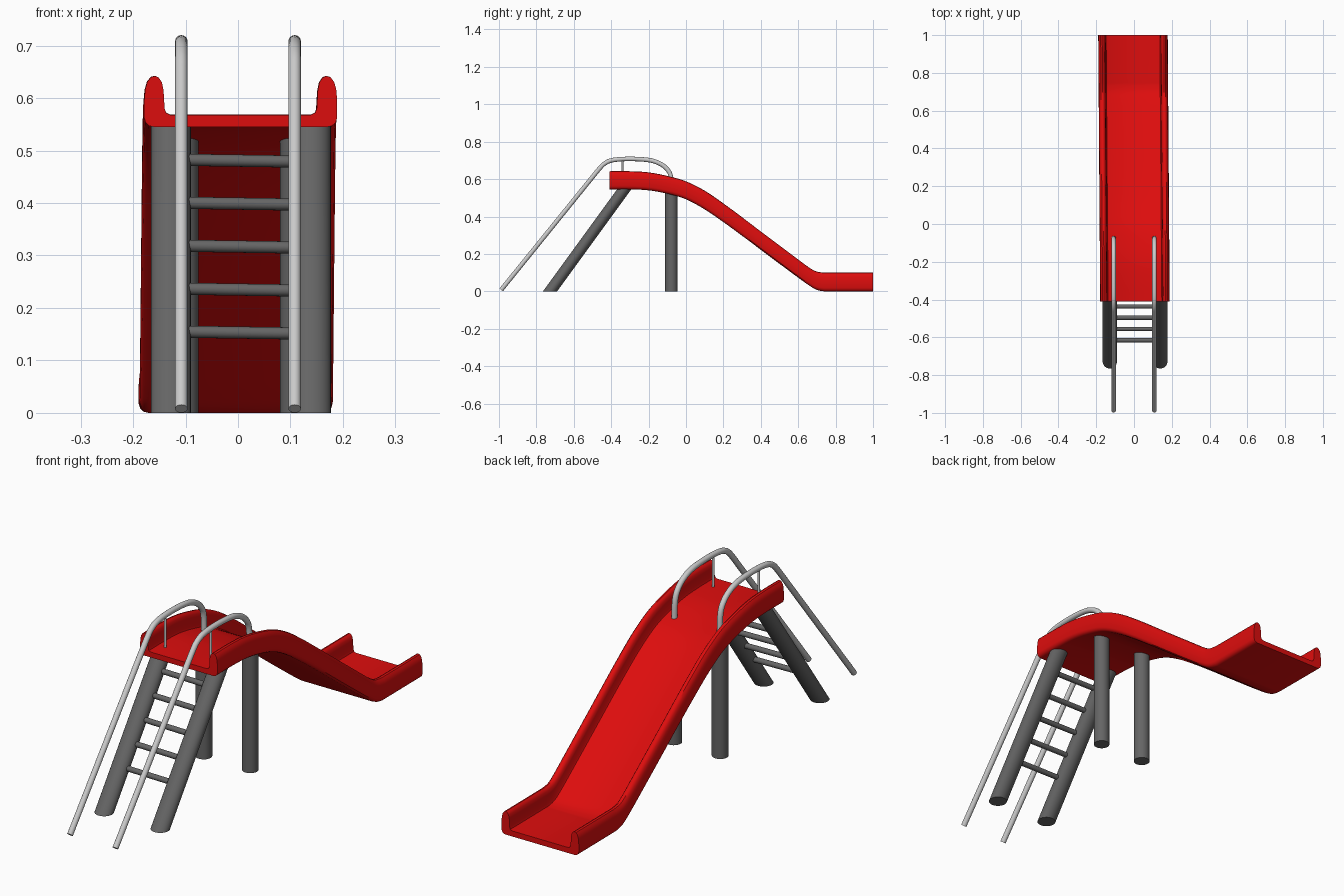
import bpy, bmesh, math
from mathutils import Vector

if "Cube" in bpy.data.objects:
    bpy.data.objects.remove(bpy.data.objects["Cube"])


def material(name, rgb):
    m = bpy.data.materials.new(name)
    m.diffuse_color = (*rgb, 1)
    m.use_nodes = True
    m.node_tree.nodes["Principled BSDF"].inputs["Base Color"].default_value = m.diffuse_color
    return m


RED = material("slide red", (0.72, 0.004, 0.004))
GREY = material("dark grey", (0.13, 0.13, 0.13))
SILVER = material("light grey", (0.6, 0.6, 0.6))


def finish(ob, mat, angle=35):
    ob.data.materials.clear()
    ob.data.materials.append(mat)
    bpy.ops.object.select_all(action='DESELECT')
    ob.select_set(True)
    bpy.context.view_layer.objects.active = ob
    bpy.ops.object.shade_smooth_by_angle(angle=math.radians(angle))


def mesh_object(name, bm, mat):
    bmesh.ops.recalc_face_normals(bm, faces=bm.faces)
    me = bpy.data.meshes.new(name)
    bm.to_mesh(me)
    bm.free()
    ob = bpy.data.objects.new(name, me)
    bpy.context.collection.objects.link(ob)
    finish(ob, mat)
    return ob


def smooth_path(pts, steps):
    """Catmull-Rom curve through the points."""
    p = [Vector(q) for q in pts]
    p = [2 * p[0] - p[1]] + p + [2 * p[-1] - p[-2]]
    out = []
    for i in range(1, len(p) - 2):
        a, b, c, d = p[i - 1:i + 3]
        for k in range(steps):
            t = k / steps
            out.append(0.5 * (2 * b + (c - a) * t + (2 * a - 5 * b + 4 * c - d) * t ** 2
                              + (3 * b - a - 3 * c + d) * t ** 3))
    return out + [p[-2]]


def loft(name, rings, mat):
    """Skin closed rings of points and cap both ends."""
    bm = bmesh.new()
    vs = [[bm.verts.new(p) for p in r] for r in rings]
    n = len(rings[0])
    for a, b in zip(vs, vs[1:]):
        for i in range(n):
            j = (i + 1) % n
            bm.faces.new((a[i], a[j], b[j], b[i]))
    bm.faces.new(vs[0])
    bm.faces.new(vs[-1])
    return mesh_object(name, bm, mat)


def leg(name, bottom, top, r, sides=32):
    """Round leg cut level with the ground, leaning from bottom to top."""
    ring = [Vector((r * math.cos(2 * math.pi * i / sides),
                    r * math.sin(2 * math.pi * i / sides), 0)) for i in range(sides)]
    return loft(name, [[Vector(c) + q for q in ring] for c in (bottom, top)], GREY)


def tube(name, pts, r, mat):
    cu = bpy.data.curves.new(name, 'CURVE')
    cu.dimensions = '3D'
    cu.bevel_depth = r
    cu.bevel_resolution = 6
    cu.use_fill_caps = True
    sp = cu.splines.new('POLY')
    sp.points.add(len(pts) - 1)
    for s, p in zip(sp.points, pts):
        s.co = (*p, 1)
    ob = bpy.data.objects.new(name, cu)
    bpy.context.collection.objects.link(ob)
    bpy.ops.object.select_all(action='DESELECT')
    ob.select_set(True)
    bpy.context.view_layer.objects.active = ob
    bpy.ops.object.convert(target='MESH')
    finish(bpy.context.object, mat, 50)


# slide chute: (y, underside z, rail top z) along its length
H = 0.097
profile = [(-0.41, 0.545, 0.642), (-0.3, 0.545, 0.642), (-0.2, 0.54, 0.636),
           (-0.1, 0.522, 0.617), (0, 0.492, 0.588), (0.1, 0.438, 0.538),
           (0.2, 0.37, 0.47), (0.3, 0.297, 0.396), (0.4, 0.222, 0.32),
           (0.5, 0.147, 0.245), (0.6, 0.073, 0.17), (0.65, 0.037, 0.133),
           (0.69, 0.012, 0.109), (0.73, 0.001, 0.101), (0.78, 0, 0.1), (1, 0, 0.1)]
half = [(0.165, 0), (0.174, 0.002), (0.181, 0.008), (0.184, 0.018), (0.184, 0.05),
        (0.182, 0.072), (0.178, 0.086), (0.171, 0.095), (0.163, 0.097), (0.156, 0.094),
        (0.150, 0.085), (0.147, 0.07), (0.145, 0.035), (0.142, 0.027), (0.134, 0.023)]
section = half + [(-x, z) for x, z in reversed(half)]
rings = []
for y, lo, hi in smooth_path(profile, 5):
    cx = 0.002 - 0.0075 * y          # the chute is turned very slightly
    rings.append([(cx + x, y, lo + z * (hi - lo) / H) for x, z in section])
loft("slide_chute", rings, RED)

# ladder side legs and upright legs
for side, xf, xb in (("left", -0.128, -0.108), ("right", 0.139, 0.113)):
    leg("ladder_leg_" + side, (xf, -0.727, 0), (xf, -0.327, 0.55), 0.038)
    leg("upright_leg_" + side, (xb, -0.078, 0), (xb, -0.078, 0.525), 0.033)

# ladder rungs
for i in range(5):
    z = 0.153 + 0.0819 * i
    y = -0.727 + 0.728 * z
    tube(f"rung_{i + 1}", [(-0.12, y, z + 0.002), (0.13, y, z - 0.002)], 0.0115, GREY)

# handrails with thin posts
bend = [(-0.47, 0.648), (-0.437, 0.682), (-0.39, 0.702), (-0.3, 0.708), (-0.2, 0.702),
        (-0.14, 0.683), (-0.1, 0.652), (-0.08, 0.61), (-0.075, 0.53)]
for side, x in (("left", -0.108), ("right", 0.108)):
    path = [(x, -0.988, 0.008)] + [(x, y, z) for y, z in smooth_path(bend, 5)]
    tube("handrail_" + side, path, 0.012, SILVER)
    tube("handrail_post_" + side, [(x, -0.34, 0.56), (x, -0.34, 0.706)], 0.005, SILVER)
